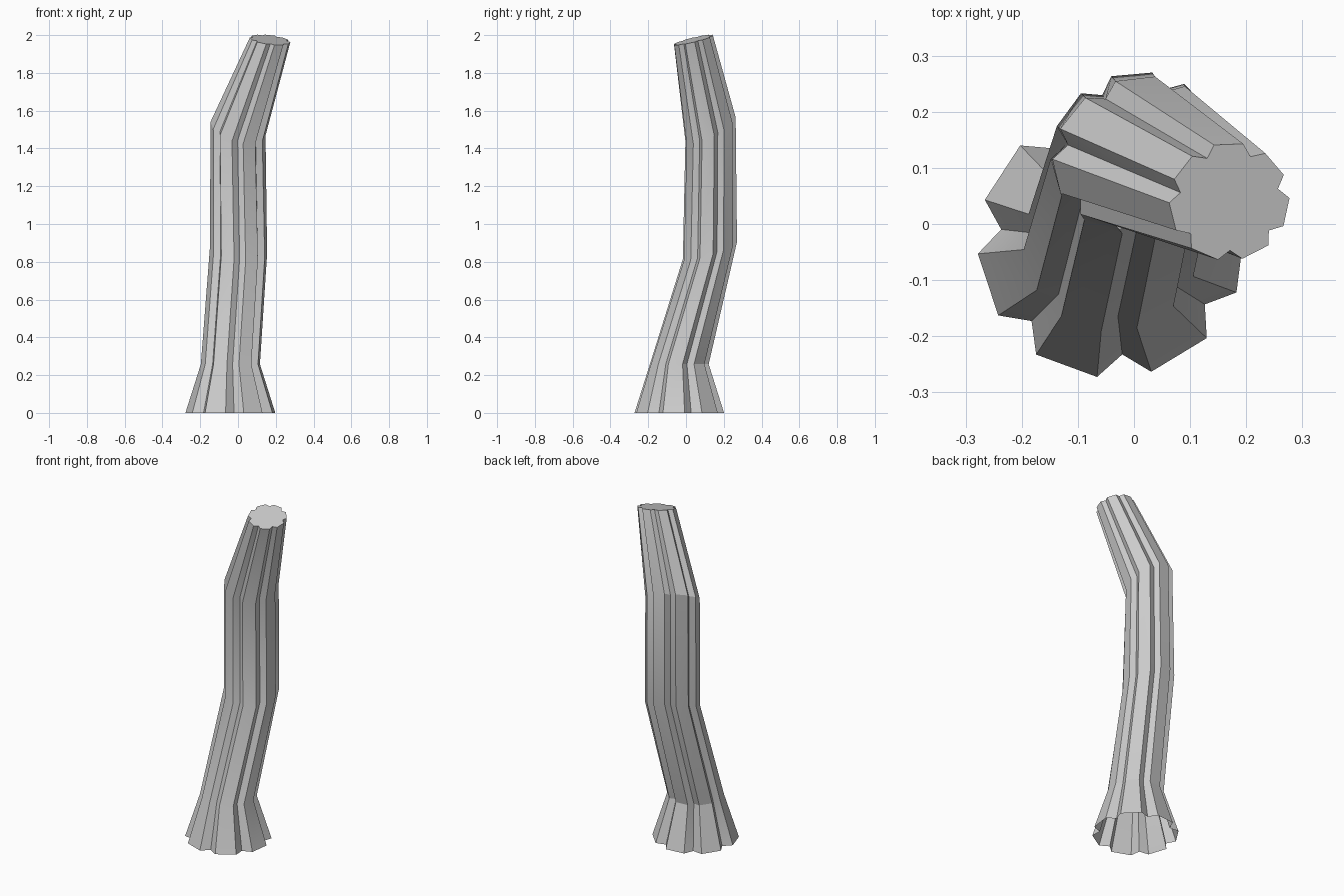
import bpy, bmesh
from math import radians, cos, sin, pi
from mathutils import Vector

if "Cube" in bpy.data.objects:
    bpy.data.objects.remove(bpy.data.objects["Cube"])

LOBES = 7
# ring centre, radius, slope of ring plane in x and y, phase of first lobe
RINGS = [
    ((-0.04, -0.035, 0.0), 0.239, (0, 0), 95.5),
    ((-0.04, -0.035, 0.258), 0.157, (0, 0), 95),
    ((0.003, 0.127, 0.86), 0.153, (-0.15, 0.35), 94),
    ((0.0, 0.13, 1.503), 0.151, (-0.31, 0.55), 93),
    ((0.17, 0.04, 1.975), 0.108, (-0.12, 0.24), 91.5),
]


def ring_points(centre, radius, slope, phase):
    """Fluted section: each lobe has two outer corners and one groove point."""
    normal = Vector((-slope[0], -slope[1], 1)).normalized()
    tilt = Vector((0, 0, 1)).rotation_difference(normal)
    points = []
    for k in range(LOBES):
        mid = radians(phase) + k * 2 * pi / LOBES
        for turn, scale in ((-radians(14), 1), (radians(14), 1), (pi / LOBES, 0.83)):
            a, r = mid + turn, radius * scale
            points.append(Vector(centre) + tilt @ Vector((r * cos(a), r * sin(a), 0)))
    return points


# fluted trunk, open at the base and capped on top
bm = bmesh.new()
rings = [[bm.verts.new(p) for p in ring_points(*r)] for r in RINGS]
n = LOBES * 3
for low, high in zip(rings, rings[1:]):
    for i in range(n):
        j = (i + 1) % n
        bm.faces.new((low[i], low[j], high[j], high[i]))
bm.faces.new(rings[-1])

mesh = bpy.data.meshes.new("trunk")
bm.to_mesh(mesh)
bm.free()
trunk = bpy.data.objects.new("trunk", mesh)
bpy.context.collection.objects.link(trunk)
bpy.context.view_layer.objects.active = trunk
trunk.select_set(True)
bpy.ops.object.shade_smooth_by_angle(angle=radians(20))
